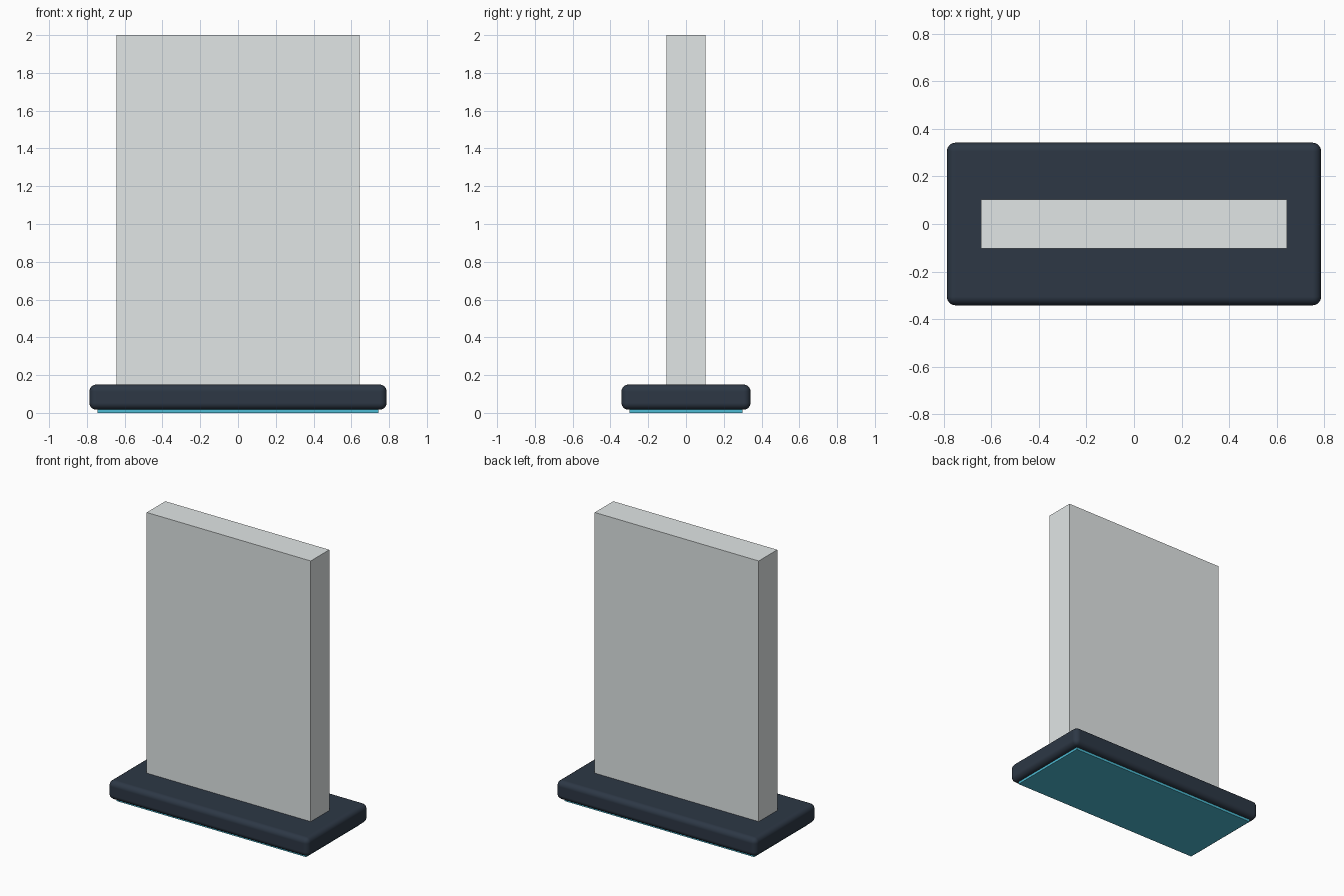
import bpy
import math

if "Cube" in bpy.data.objects:
    bpy.data.objects.remove(bpy.data.objects["Cube"])


def material(name, rgb):
    m = bpy.data.materials.new(name)
    m.diffuse_color = (*rgb, 1.0)
    m.use_nodes = True
    m.node_tree.nodes["Principled BSDF"].inputs["Base Color"].default_value = m.diffuse_color
    return m


def slab(name, width, depth, z0, z1, mat, bevel=0.0, segments=1):
    """Box between two heights, with rounded edges if a bevel is given."""
    bpy.ops.mesh.primitive_cube_add(size=1, location=(0, 0, (z0 + z1) / 2))
    ob = bpy.context.object
    ob.name = name
    ob.scale = (width, depth, z1 - z0)
    bpy.ops.object.transform_apply(location=False, rotation=False, scale=True)
    ob.data.materials.append(mat)
    if bevel:
        bpy.ops.object.shade_smooth_by_angle(angle=math.radians(35))
        mod = ob.modifiers.new("rounded_edges", 'BEVEL')
        mod.width = bevel
        mod.segments = segments
        mod.harden_normals = True
        bpy.ops.object.modifier_apply(modifier=mod.name)
        # keep the large faces flat and the rounded edges smooth
        bpy.ops.object.shade_smooth_by_angle(angle=math.radians(35))
    return ob


light_grey = material("light_grey", (0.75, 0.79, 0.79))
dark_slate = material("dark_slate", (0.026, 0.039, 0.060))
teal = material("teal", (0.075, 0.50, 0.66))

# thin pad under the base
slab("bottom_pad", 1.49, 0.60, 0.0, 0.03, teal)
# rounded base
slab("base", 1.574, 0.684, 0.017, 0.15, dark_slate, 0.036, 4)
# upright panel
slab("panel", 1.288, 0.208, 0.147, 2.0, light_grey)
